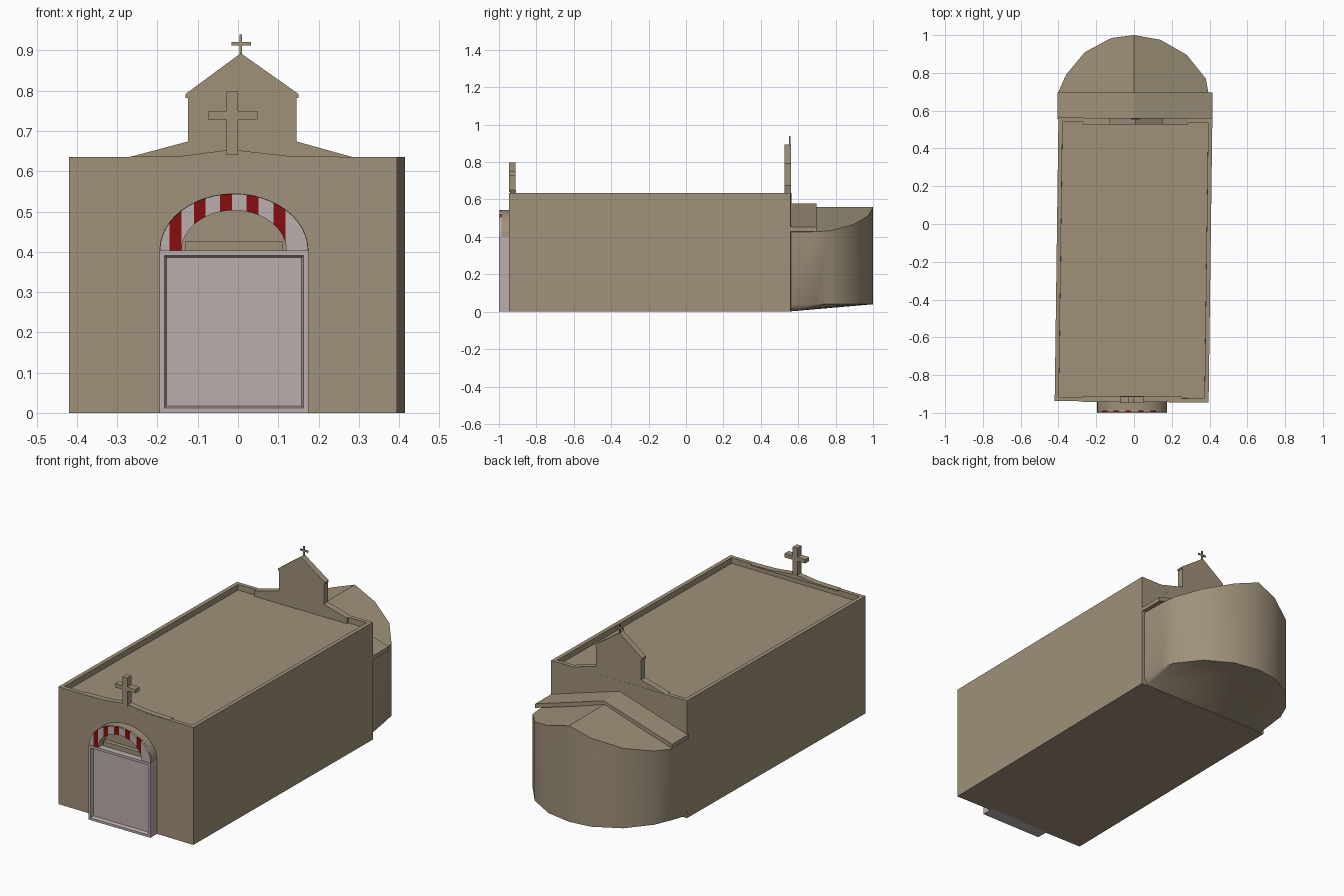
import bpy, bmesh, math
from mathutils import Vector

cube = bpy.data.objects.get("Cube")
if cube:
    bpy.data.objects.remove(cube, do_unlink=True)


def material(name, rgb):
    m = bpy.data.materials.new(name)
    m.use_nodes = True
    m.diffuse_color = (*rgb, 1)
    m.node_tree.nodes["Principled BSDF"].inputs["Base Color"].default_value = (*rgb, 1)
    return m


STONE = material("tan_stone", (0.35, 0.285, 0.195))
PALE = material("pale_paint", (0.50, 0.43, 0.42))
RED = material("dark_red_paint", (0.24, 0.004, 0.005))


def finish(name, bm, mats, smooth=False):
    bmesh.ops.recalc_face_normals(bm, faces=bm.faces)
    mesh = bpy.data.meshes.new(name)
    bm.to_mesh(mesh)
    bm.free()
    for m in mats:
        mesh.materials.append(m)
    ob = bpy.data.objects.new(name, mesh)
    bpy.context.collection.objects.link(ob)
    if smooth:
        bpy.ops.object.select_all(action="DESELECT")
        ob.select_set(True)
        bpy.context.view_layer.objects.active = ob
        bpy.ops.object.shade_smooth_by_angle(angle=math.radians(35))
    return ob


def extrude(bm, points, offset):
    """Solid from a flat outline; returns the outline face."""
    face = bm.faces.new([bm.verts.new(p) for p in points])
    geom = bmesh.ops.extrude_face_region(bm, geom=[face], use_keep_orig=True)["geom"]
    bmesh.ops.translate(bm, vec=offset, verts=[v for v in geom if isinstance(v, bmesh.types.BMVert)])
    return face


def prism(name, profile, y0, y1, mat=STONE):
    bm = bmesh.new()
    extrude(bm, [(x, y0, z) for x, z in profile], (0, y1 - y0, 0))
    return finish(name, bm, [mat])


def cross(name, x, z0, z1, w, bar_x, bar_z, y0, y1):
    """Twelve-sided cross outline pushed through its thickness."""
    (a, b), (c, d) = bar_x, bar_z
    l, r = x - w / 2, x + w / 2
    prism(name, [(l, z0), (r, z0), (r, c), (b, c), (b, d), (r, d),
                 (r, z1), (l, z1), (l, d), (a, d), (a, c), (l, c)], y0, y1)


# Nave: slightly skewed block with a sunken flat roof behind a parapet
bm = bmesh.new()
corners = [(-0.42, -0.937), (0.395, -0.946), (0.415, 0.56), (-0.40, 0.563)]
extrude(bm, [(x, y, 0) for x, y in corners], (0, 0, 0.635))
bmesh.ops.recalc_face_normals(bm, faces=bm.faces)
top = max(bm.faces, key=lambda f: f.calc_center_median().z)
bmesh.ops.inset_region(bm, faces=[top], thickness=0.031)
bmesh.ops.inset_region(bm, faces=[top], thickness=0.0005, depth=-0.03)
finish("nave", bm, [STONE])

# Raised middle of the front parapet, with its cross
prism("front_parapet_rise", [(-0.27, 0.63), (0.25, 0.63), (0.25, 0.636), (0.125, 0.638), (0, 0.652),
                             (-0.03, 0.652), (-0.14, 0.638), (-0.27, 0.636)], -0.942, -0.91)
cross("front_cross", -0.014, 0.64, 0.798, 0.028, (-0.075, 0.049), (0.728, 0.749), -0.947, -0.912)

# Rear gable with small eaves, and a thin cross on its peak
prism("rear_gable", [(-0.27, 0.60), (0.285, 0.60), (0.285, 0.635), (0.145, 0.674), (0.145, 0.782),
                     (0.15, 0.782), (0.15, 0.792), (0.007, 0.893), (-0.13, 0.792), (-0.13, 0.782),
                     (-0.124, 0.782), (-0.124, 0.674), (-0.27, 0.635)], 0.527, 0.561)
cross("gable_cross", 0.007, 0.885, 0.94, 0.007, (-0.016, 0.032), (0.912, 0.921), 0.552, 0.558)

# Apse: rounded plan under a pitched roof, underside tapering to the ground line
bm = bmesh.new()
plan = [(-0.40, 0.55), (-0.40, 0.70), (-0.36, 0.79), (-0.26, 0.91), (-0.12, 0.985), (0, 1.0),
        (0.14, 0.975), (0.28, 0.895), (0.38, 0.77), (0.395, 0.69), (0.40, 0.55)]
for x, y in plan:
    bm.verts.new((x, y, 0.04))
    bm.verts.new((x, y, 0.56 - 0.335 * abs(x)))
bm.verts.new((0, 0.55, 0.56))
for x in (-0.38, 0.38):
    bm.verts.new((x, 0.55, 0.001))
bmesh.ops.convex_hull(bm, input=bm.verts)
bmesh.ops.dissolve_limit(bm, angle_limit=0.01, verts=bm.verts, edges=bm.edges)
finish("apse", bm, [STONE], smooth=True)

# Thick roof slab between nave and apse
prism("apse_roof_slab", [(-0.405, 0.43), (0, 0.555), (0.415, 0.43), (0.415, 0.452), (0.005, 0.578),
                         (-0.405, 0.452)], 0.555, 0.697)

# Door: pale block with a sunken panel
bm = bmesh.new()
front = extrude(bm, [(-0.195, -1, 0), (0.175, -1, 0), (0.175, -1, 0.403), (-0.195, -1, 0.403)], (0, 0.07, 0))
bmesh.ops.recalc_face_normals(bm, faces=bm.faces)
bmesh.ops.inset_region(bm, faces=[front], thickness=0.018)
bmesh.ops.inset_region(bm, faces=[front], thickness=0.007, depth=-0.018)
finish("door", bm, [PALE])

# Arch over the door
CX, SPRING = -0.01, 0.403


def arch(name, outer, inner, y0, y1, mats, stripes=()):
    bm = bmesh.new()
    n = 24
    rings = []
    for i in range(n + 1):
        a = math.pi * i / n
        rings.append([bm.verts.new((CX + r[0] * math.cos(a), y, SPRING + r[1] * math.sin(a)))
                      for r, y in ((outer, y0), (inner, y0), (inner, y1), (outer, y1))])
    for p, q in zip(rings, rings[1:]):
        for k in range(4):
            bm.faces.new((p[k], p[(k + 1) % 4], q[(k + 1) % 4], q[k]))
    bm.faces.new(rings[0])
    bm.faces.new(rings[-1])
    # upright cuts mark the painted bands
    for band in stripes:
        for x in band:
            bmesh.ops.bisect_plane(bm, geom=bm.verts[:] + bm.edges[:] + bm.faces[:],
                                   plane_co=Vector((x, 0, 0)), plane_no=Vector((1, 0, 0)))
    for f in bm.faces:
        x = f.calc_center_median().x
        f.material_index = int(any(a < x < b for a, b in stripes))
    finish(name, bm, mats, smooth=True)


bands = [(c - 0.0145, c + 0.0145) for c in (-0.155, -0.095, -0.030, 0.036, 0.103)]
arch("arch_surround", (0.185, 0.142), (0.13, 0.10), -0.987, -0.935, [STONE])
arch("striped_arch_face", (0.184, 0.141), (0.13, 0.10), -0.996, -0.987, [PALE, RED], bands)

# Stepped sill inside the arch
prism("arch_sill", [(-0.13, 0.40), (0.11, 0.40), (0.11, 0.427), (-0.13, 0.427)], -0.965, -0.935)
